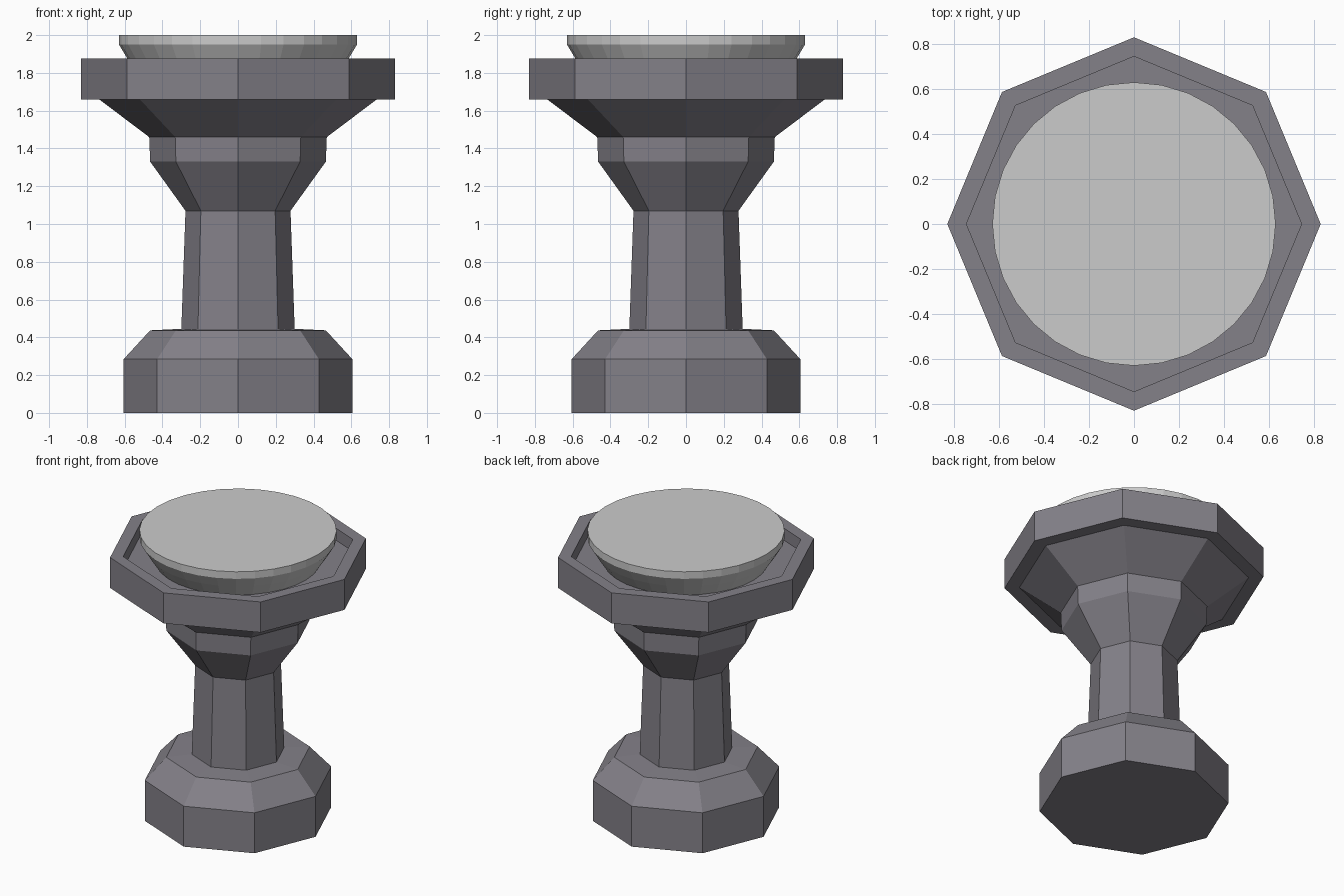
import bpy, bmesh
from math import cos, sin, tau

if "Cube" in bpy.data.objects:
    bpy.data.objects.remove(bpy.data.objects["Cube"])


def lathe(name, profile, sides, mat=None):
    """Revolve an (r, z) profile into a capped, flat-faced solid."""
    bm = bmesh.new()
    rings = [[bm.verts.new((r * cos(tau * i / sides), r * sin(tau * i / sides), z))
              for i in range(sides)] for r, z in profile]
    for a, b in zip(rings, rings[1:]):
        for i in range(sides):
            j = (i + 1) % sides
            bm.faces.new((a[i], a[j], b[j], b[i]))
    bm.faces.new(rings[0][::-1])
    bm.faces.new(rings[-1])
    mesh = bpy.data.meshes.new(name)
    bm.to_mesh(mesh)
    bm.free()
    if mat:
        mesh.materials.append(mat)
    obj = bpy.data.objects.new(name, mesh)
    bpy.context.collection.objects.link(obj)
    return obj


stone = bpy.data.materials.new("dark_stone")
stone.diffuse_color = (0.23, 0.22, 0.25, 1)
stone.use_nodes = True
stone.node_tree.nodes["Principled BSDF"].inputs["Base Color"].default_value = stone.diffuse_color
light = bpy.data.materials.new("light_stone")
light.diffuse_color = (0.6, 0.6, 0.6, 1)
light.use_nodes = True
light.node_tree.nodes["Principled BSDF"].inputs["Base Color"].default_value = light.diffuse_color

# Octagonal pedestal: foot, shaft, capital, flare and recessed rim
lathe("pedestal", [
    (0.605, 0), (0.605, 0.285), (0.465, 0.437), (0.30, 0.445),
    (0.278, 1.07), (0.465, 1.33), (0.47, 1.46), (0.735, 1.66),
    (0.83, 1.66), (0.83, 1.875), (0.745, 1.875), (0.745, 1.79)], 8, stone)

# Round top resting in the recess
lathe("round_top", [(0.53, 1.79), (0.585, 1.875), (0.63, 1.95), (0.63, 2.0)], 32, light)
